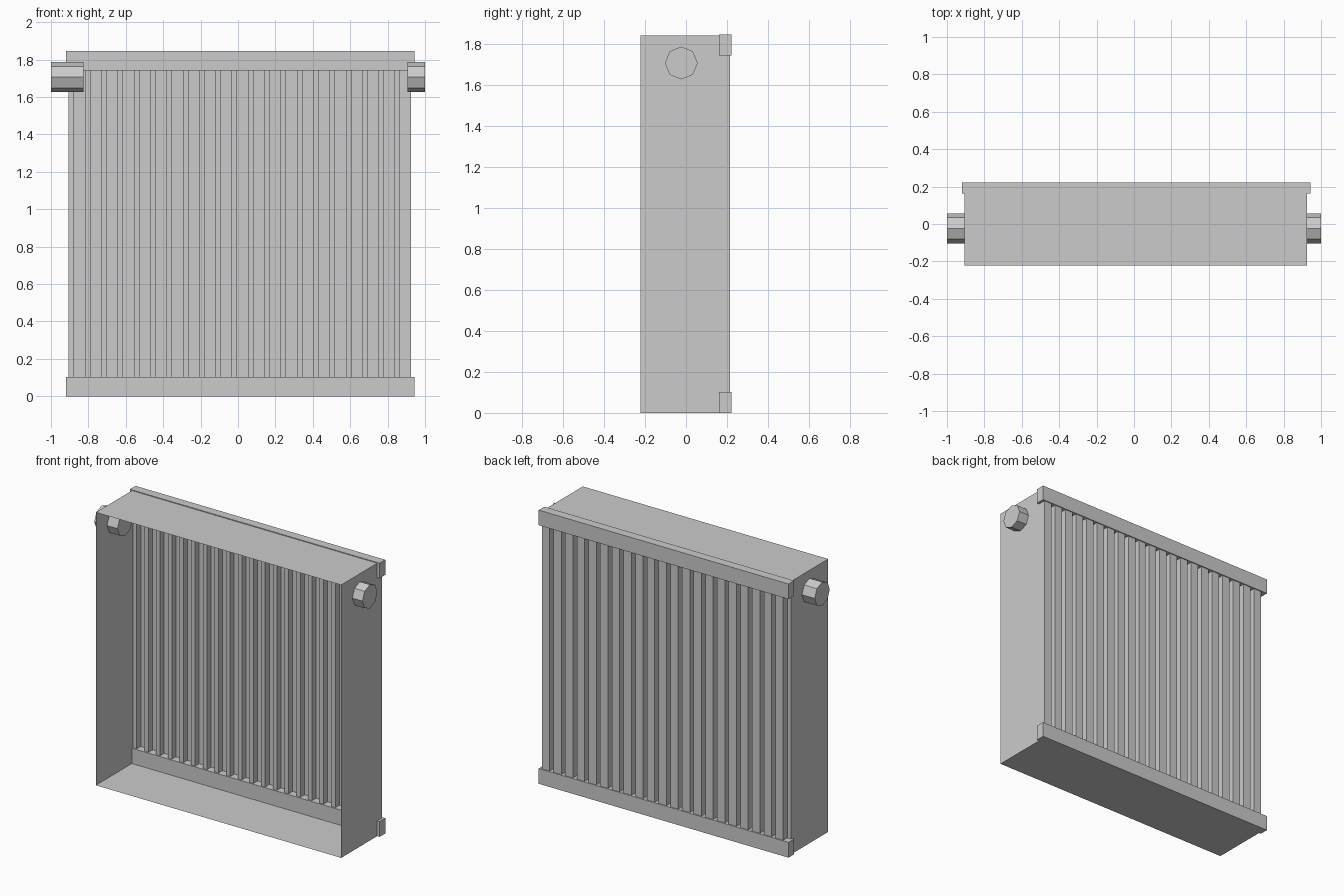
import bpy, bmesh
from math import pi
from mathutils import Matrix

if "Cube" in bpy.data.objects:
    bpy.data.objects.remove(bpy.data.objects["Cube"])

X0, X1 = -0.905, 0.925          # casing sides
YF, YB = -0.222, 0.172          # casing front edge and panel base
TOP = 1.84


def finish(name, bm):
    mesh = bpy.data.meshes.new(name)
    bm.to_mesh(mesh)
    bm.free()
    obj = bpy.data.objects.new(name, mesh)
    bpy.context.collection.objects.link(obj)
    return obj


def extrude_sheet(name, points, direction, closed=False):
    """Sweep a line of points along a direction into a thin sheet."""
    bm = bmesh.new()
    a = [bm.verts.new(p) for p in points]
    b = [bm.verts.new([p[i] + direction[i] for i in range(3)]) for p in points]
    n = len(points)
    for i in range(n if closed else n - 1):
        j = (i + 1) % n
        bm.faces.new((a[i], a[j], b[j], b[i]))
    bmesh.ops.recalc_face_normals(bm, faces=bm.faces)
    return finish(name, bm)


def box(name, lo, hi):
    bm = bmesh.new()
    bmesh.ops.create_cube(bm, size=1)
    for v in bm.verts:
        v.co = [(lo[i] + hi[i]) / 2 + v.co[i] * (hi[i] - lo[i]) for i in range(3)]
    return finish(name, bm)


def connector(name, xa, xb):
    bm = bmesh.new()
    mat = Matrix.Translation(((xa + xb) / 2, -0.023, 1.706)) @ Matrix.Rotation(pi / 2, 4, 'Y')
    bmesh.ops.create_cone(bm, cap_ends=True, segments=8, radius1=0.08,
                          radius2=0.08, depth=xb - xa, matrix=mat)
    return finish(name, bm)


# casing: four thin walls, open at the front
extrude_sheet("casing", [(X0, YF, 0), (X1, YF, 0), (X1, YF, TOP), (X0, YF, TOP)],
              (0, YB - YF, 0), closed=True)

# ribbed back panel: 21 ridges, each followed by a narrow groove
count, ridge, depth = 21, 0.058, 0.043
pitch = (X1 - X0) / count
profile = []
for k in range(count):
    x = X1 - k * pitch
    profile += [(x, YB, 0.05), (x, YB + depth, 0.05),
                (x - ridge, YB + depth, 0.05), (x - ridge, YB, 0.05)]
profile.append((X0, YB, 0.05))
extrude_sheet("ribbed_panel", profile, (0, 0, 1.74))

# rails across the top and bottom of the panel
box("bottom_rail", (-0.92, 0.162, 0), (0.943, 0.222, 0.103))
box("top_rail", (-0.92, 0.162, 1.743), (0.943, 0.222, 1.845))

# octagonal pipe connectors
connector("left_connector", -1.0, -0.827)
connector("right_connector", 0.905, 1.0)
